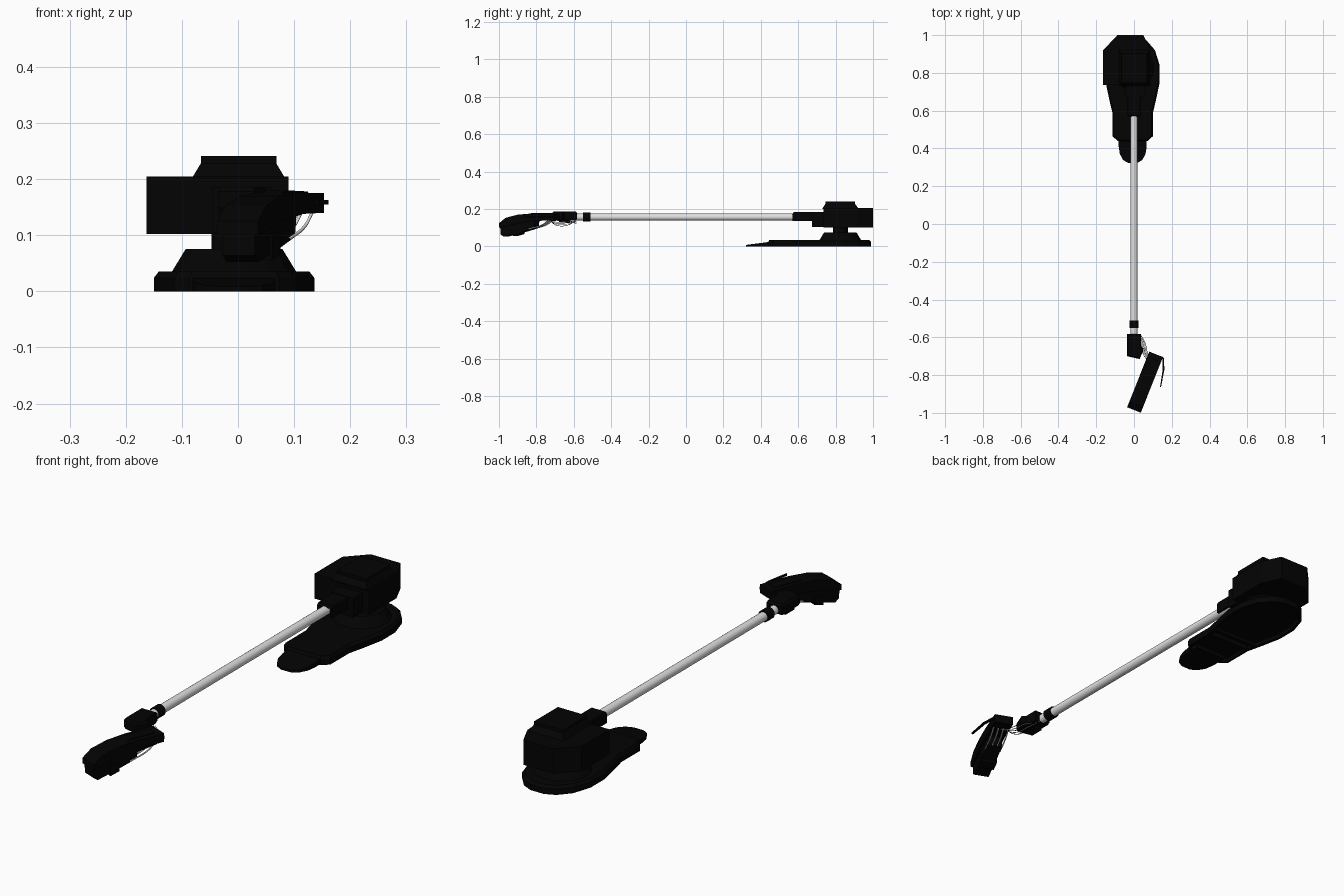
import bpy, bmesh, math
from mathutils import Vector

cube = bpy.data.objects.get("Cube")
if cube:
    bpy.data.objects.remove(cube)


def material(name, rgb):
    m = bpy.data.materials.new(name)
    m.use_nodes = True
    m.diffuse_color = (*rgb, 1)
    m.node_tree.nodes["Principled BSDF"].inputs["Base Color"].default_value = (*rgb, 1)
    return m


black = material("black", (0.001, 0.001, 0.001))
grey = material("light grey", (0.75, 0.75, 0.75))


def loft(name, rings):
    """Skin a solid through closed rings with equal point counts."""
    bm = bmesh.new()
    loops = [[bm.verts.new(p) for p in ring] for ring in rings]
    n = len(loops[0])
    for a, b in zip(loops, loops[1:]):
        for i in range(n):
            bm.faces.new((a[i], a[(i + 1) % n], b[(i + 1) % n], b[i]))
    bm.faces.new(loops[0][::-1])
    bm.faces.new(loops[-1])
    bmesh.ops.recalc_face_normals(bm, faces=bm.faces)
    mesh = bpy.data.meshes.new(name)
    bm.to_mesh(mesh)
    bm.free()
    mesh.materials.append(black)
    bpy.context.collection.objects.link(bpy.data.objects.new(name, mesh))


def plate(name, outline, levels):
    """Stack a plan outline at (height, scale) levels."""
    cx = sum(p[0] for p in outline) / len(outline)
    cy = sum(p[1] for p in outline) / len(outline)
    loft(name, [[(cx + (x - cx) * s, cy + (y - cy) * s, z) for x, y in outline]
                for z, s in levels])


def box(name, x0, x1, y0, y1, *levels):
    plate(name, [(x0, y0), (x1, y0), (x1, y1), (x0, y1)], levels)


def mirrored(half, cx):
    return [(cx + x, y) for x, y in half] + [(cx - x, y) for x, y in reversed(half)]


def disc(cx, cy, r, n):
    return [(cx + r * math.cos(math.tau * (i + .5) / n),
             cy + r * math.sin(math.tau * (i + .5) / n)) for i in range(n)]


def rod(name, y0, y1, r, mat):
    bpy.ops.mesh.primitive_cylinder_add(vertices=24, radius=r, depth=y1 - y0,
                                        location=(0, (y0 + y1) / 2, 0.157),
                                        rotation=(math.pi / 2, 0, 0))
    ob = bpy.context.object
    ob.name = name
    ob.data.materials.append(mat)
    bpy.ops.object.shade_smooth_by_angle()


def wire(name, pts, r, mat):
    cu = bpy.data.curves.new(name, "CURVE")
    cu.dimensions = "3D"
    cu.bevel_depth, cu.bevel_resolution, cu.resolution_u = r, 1, 6
    sp = cu.splines.new("BEZIER")
    sp.bezier_points.add(len(pts) - 1)
    for bp, p in zip(sp.bezier_points, pts):
        bp.co = p
        bp.handle_left_type = bp.handle_right_type = "AUTO"
    cu.materials.append(mat)
    bpy.context.collection.objects.link(bpy.data.objects.new(name, cu))


# Foot: rear and collar have a recessed sole, the nose slopes down to a rounded tip
CX = -0.007
foot_levels = [(.015, .9), (0, .92), (0, 1), (.024, 1), (.035, .94)]
rear = mirrored([(.105, .58), (.122, .65), (.143, .75), (.143, .84),
                 (.118, .92), (.075, .97), (.03, .99)], CX)
plate("foot_rear", rear, foot_levels)
plate("foot_collar", mirrored([(.08, .44), (.107, .465), (.107, .64)], CX), foot_levels)
nose = mirrored([(.022, .322), (.05, .338), (.068, .37), (.074, .41), (.074, .48)], CX)
loft("foot_nose", [[(x, y, 0) for x, y in nose],
                   [(x, y, .008 + .13 * (y - .32)) for x, y in nose]])

# Pedestal and swivel neck
plate("pedestal", disc(CX, .825, .113, 16), [(.03, 1), (.035, 1), (.075, .78)])
plate("neck", disc(CX, .825, .041, 16), [(.07, 1), (.105, 1)])

# Motor head with chamfered back and raised cap
head = [(-.163, .735), (.09, .735), (.09, .915), (.05, 1), (-.088, 1), (-.163, .92)]
plate("motor_head", head, [(.102, 1), (.205, 1)])
box("head_cap", -.08, .082, .73, .92, (.2, 1), (.205, 1), (.228, .83), (.241, .83))
box("head_front", -.045, .06, .675, .74, (.105, 1), (.185, 1))

# Channel bracket, open below, around the rear of the pole
box("bracket_roof", -.035, .035, .57, .7, (.172, 1), (.183, .92))
for label, x in (("right", -.035), ("left", .025)):
    box(f"bracket_side_{label}", x, x + .01, .57, .7, (.135, 1), (.174, 1))

# Pole, collar and exposed end
rod("pole", -.585, .68, .0185, grey)
rod("pole_collar", -.55, -.51, .024, black)

# Wrist block at the pole end
wrist = [(-.036, -.582), (.036, -.582), (.036, -.65), (.052, -.66), (.03, -.715), (-.036, -.7)]
plate("wrist", wrist, [(.14, .9), (.15, 1), (.178, 1), (.186, .9)])
box("wrist_lower", -.025, .03, -.68, -.62, (.128, 1), (.145, 1))

# Gripper, placed along a slanted axis
axis = Vector((-.37, -.93, 0)).normalized()
side = Vector((-axis.y, axis.x, 0))
start = Vector((.117, -.69, 0))


def at(u, v, z):
    return start + axis * u + side * v + Vector((0, 0, z))


def gripper(name, profile, half_width):
    loft(name, [[at(u, v, z) for u, z in profile] for v in (-half_width, half_width)])


gripper("gripper_shell", [(0, .14), (0, .175), (.13, .176), (.21, .17), (.28, .153), (.317, .125),
                          (.317, .1), (.2, .125), (.1, .138)], .039)
gripper("gripper_body", [(.11, .15), (.12, .097), (.2, .075), (.295, .052), (.312, .064),
                         (.315, .115), (.2, .15)], .031)
gripper("gripper_spine", [(.02, .17), (.03, .178), (.13, .18), (.18, .17)], .02)
gripper("gripper_tooth", [(.2, .1), (.2, .066), (.24, .056), (.24, .1)], .035)

# Thin side lever
lever = [(.15, -.7), (.158, -.71), (.161, -.77), (.143, -.865), (.138, -.862), (.152, -.77)]
plate("side_lever", lever, [(.155, 1), (.163, 1)])

# Loose cables and small rods between wrist and gripper
for i in range(5):
    d = i * .006
    wire(f"cable_{i + 1}", [(.01 + d, -.585, .145 - d), (.035 + d, -.63, .115 + d),
                            (.05 + d, -.69, .112 + d), tuple(at(.05, -.02 + d, .14))],
         .0014, grey if i % 2 else black)
for i in range(4):
    v = -.032 + i * .021
    wire(f"finger_rod_{i + 1}", [tuple(at(.04, v, .138)), tuple(at(.07, v, .117)),
                                 tuple(at(.15, v, .093))], .003, grey)
